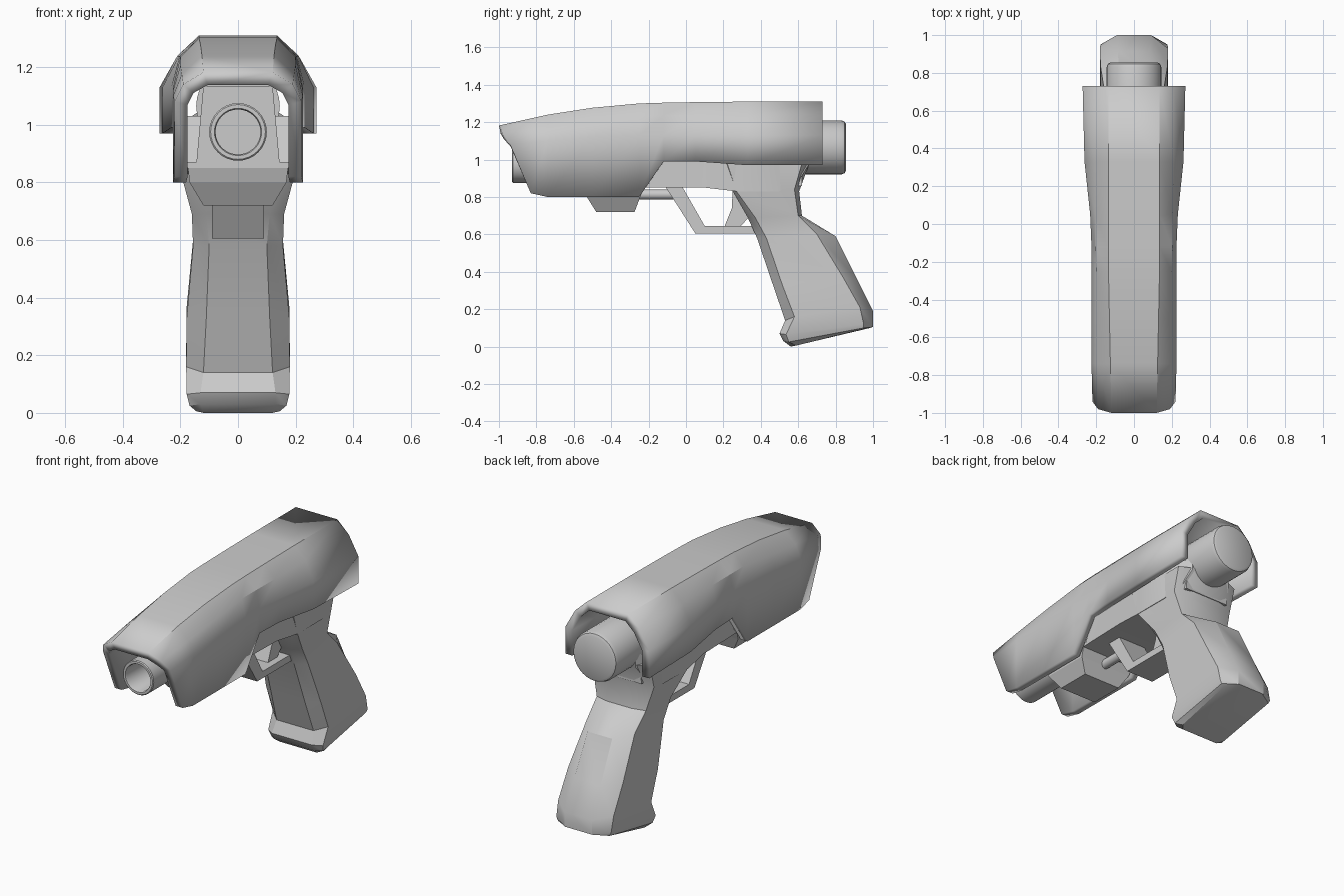
import bpy, bmesh, math
from mathutils import Matrix

if "Cube" in bpy.data.objects:
    bpy.data.objects.remove(bpy.data.objects["Cube"])


def finish(name, bm, fix=True, smooth=True):
    if fix:
        bmesh.ops.recalc_face_normals(bm, faces=bm.faces)
    me = bpy.data.meshes.new(name)
    bm.to_mesh(me)
    bm.free()
    ob = bpy.data.objects.new(name, me)
    bpy.context.collection.objects.link(ob)
    bpy.ops.object.select_all(action='DESELECT')
    ob.select_set(True)
    bpy.context.view_layer.objects.active = ob
    if smooth:
        bpy.ops.object.shade_smooth_by_angle(angle=math.radians(32))
    return ob


def loft(name, rings, closed=True, smooth=True):
    """Skin a list of equal-length rings; closed rings are capped."""
    bm = bmesh.new()
    vs = [[bm.verts.new(p) for p in r] for r in rings]
    n = len(rings[0])
    for a, b in zip(vs, vs[1:]):
        for i in range(n if closed else n - 1):
            j = (i + 1) % n
            bm.faces.new((a[i], b[i], b[j], a[j]))
    if closed:
        bm.faces.new(vs[0])
        bm.faces.new(vs[-1])
    return finish(name, bm, closed, smooth)


def mirrored(half):
    """Complete a half ring across x = 0."""
    return half + [(-x, y, z) for x, y, z in reversed(half)]


def plate(name, outline, w):
    """Side outline (y, z) extruded to half width w."""
    return loft(name, [[(s * w, y, z) for y, z in outline] for s in (-1, 1)], smooth=False)


def turned(name, profile, z, n=32):
    """Revolve a (radius, y) profile around a y-directed axis at height z."""
    rings = [[(r * math.cos(2 * math.pi * i / n), y, z + r * math.sin(2 * math.pi * i / n))
              for i in range(n)] for r, y in profile]
    return loft(name, rings)


# Outer shell: y, half width, bottom z, side top z, shoulder x/z, top x/z
stations = [
    (-1.00, .220, .82, 1.08, .190, 1.140, .120, 1.182),
    (-0.74, .225, .80, 1.10, .195, 1.175, .125, 1.240),
    (-0.50, .225, .80, 1.12, .200, 1.205, .130, 1.277),
    (-0.25, .225, .80, 1.13, .200, 1.235, .135, 1.300),
    (-0.12, .225, .99, 1.13, .203, 1.237, .135, 1.304),
    (0.05, .232, .99, 1.13, .205, 1.238, .135, 1.307),
    (0.33, .262, .97, 1.13, .210, 1.240, .135, 1.310),
    (0.73, .272, .97, 1.13, .210, 1.240, .135, 1.310),
]
rings = []
for k, (y, w, zb, zs, xh, zh, xt, zt) in enumerate(stations):
    lean = (.17, .06, .02) if k == 0 else (0, 0, 0)
    rings.append(mirrored([(w, y + lean[0], zb), (w, y + lean[1], zs),
                           (xh, y + lean[2], zh), (xt, y, zt)]))
shell = loft("outer_shell", rings, closed=False)
sol = shell.modifiers.new("thickness", 'SOLIDIFY')
sol.thickness = .045
sol.offset = -1
sol.use_even_offset = True

# Inner body behind the barrel
loft("inner_body", [mirrored([(.145, y, .86), (.12, y, 1.135)]) for y in (-.55, .62)], smooth=False)

# Lower frame: y, half width, bottom z, top z
frame = [(-.55, .175, .85, .87), (-.20, .175, .85, .87), (-.15, .178, .85, 1.03),
         (.10, .185, .85, 1.03), (.27, .200, .83, 1.03), (.50, .200, .83, 1.03),
         (.60, .160, .88, 1.03), (.655, .130, .97, 1.05)]
loft("lower_frame", [mirrored([(w, y, a), (w, y, b)]) for y, w, a, b in frame])

# Grip: front y/z, front crease y/z, back crease y/z, back y/z, widths side/front/back
grip = [
    (.20, .98, .22, .98, .62, .98, .66, .98, .200, .17, .11),
    (.25, .83, .27, .83, .58, .84, .605, .83, .198, .14, .09),
    (.33, .69, .37, .69, .60, .70, .62, .70, .160, .11, .08),
    (.38, .58, .43, .58, .70, .60, .80, .59, .156, .10, .08),
    (.465, .33, .515, .33, .84, .37, .915, .36, .178, .11, .085),
    (.53, .14, .58, .16, .93, .21, 1.0, .19, .180, .12, .09),
    (.50, .07, .535, .065, .95, .12, 1.0, .105, .178, .13, .09),
    (.52, .03, .55, .025, .95, .10, .995, .104, .168, .13, .09),
    (.56, .00, .59, .006, .94, .092, .985, .10, .145, .12, .08),
]
loft("grip", [mirrored([(wf, fy, fz), (w, cy, cz), (w, dy, dz), (wb, by, bz)])
              for fy, fz, cy, cz, dy, dz, by, bz, w, wf, wb in grip])

# Hollow barrel and rear cap
turned("barrel", [(.10, -.45), (.10, -.925), (.095, -.93), (.082, -.93), (.078, -.92), (.078, -.60)], .975)
turned("rear_cap", [(.145, .55), (.145, .83), (.138, .848), (.125, .855)], 1.065)

# Block under the barrel: z, half width, front y, back y
block = [(.86, .175, -.55, -.22), (.80, .168, -.53, -.245), (.72, .12, -.48, -.275)]
loft("under_block", [[(w, a, z), (w, b, z), (-w, b, z), (-w, a, z)] for z, w, a, b in block],
     smooth=False)

# Rod between block and guard
turned("guide_rod", [(.027, -.30), (.027, -.03)], .813, 16)

# Trigger guard and trigger
plate("trigger_guard", [(-.11, .855), (.05, .605), (.38, .605), (.36, .645), (.10, .645), (-.02, .855)], .09)
plate("trigger", [(.25, .85), (.245, .74), (.205, .64), (.29, .64), (.36, .72), (.36, .85)], .05)
